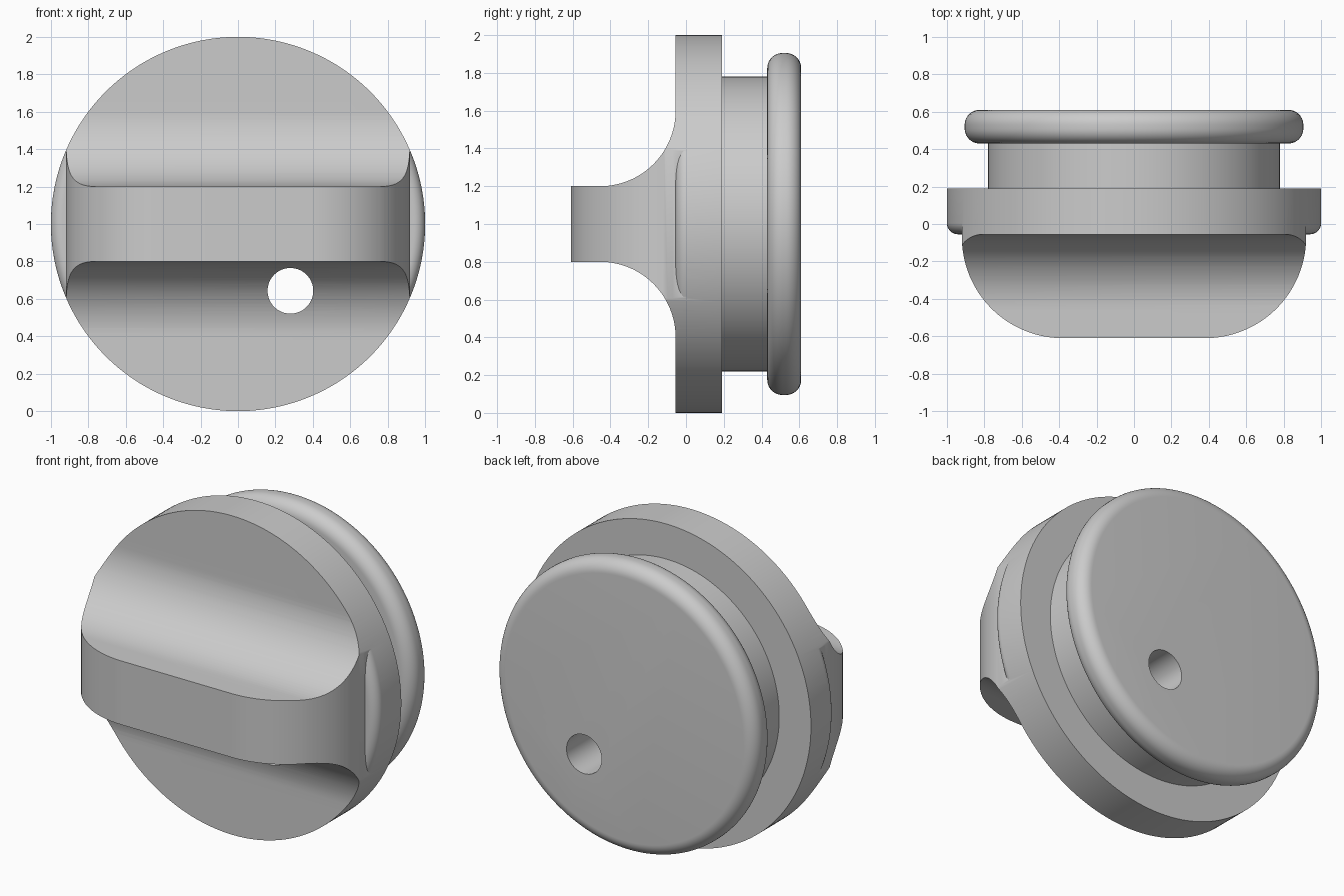
import bpy, bmesh, math
from mathutils import Vector, Matrix

if "Cube" in bpy.data.objects:
    bpy.data.objects.remove(bpy.data.objects["Cube"])

GRIP_HALF = 0.92     # half width of the grip
FACE_Y = -0.055      # front face of the disc
AXIS = Vector((0, 0, 1))


def arc(cx, cy, r, start, end, steps):
    """Points on an arc, angles in degrees."""
    angles = [math.radians(start + (end - start) * i / steps) for i in range(steps + 1)]
    return [(cx + r * math.cos(a), cy + r * math.sin(a)) for a in angles]


def make_object(name, bm):
    bmesh.ops.remove_doubles(bm, verts=bm.verts, dist=1e-5)
    bmesh.ops.recalc_face_normals(bm, faces=bm.faces)
    mesh = bpy.data.meshes.new(name)
    bm.to_mesh(mesh)
    bm.free()
    obj = bpy.data.objects.new(name, mesh)
    bpy.context.collection.objects.link(obj)
    return obj


def lathe(name, profile, segments=192):
    """Turn (radius, y) points around the knob's y axis."""
    bm = bmesh.new()
    rings = []
    for r, y in profile:
        ring = []
        for i in range(segments):
            a = math.tau * i / segments
            ring.append(bm.verts.new((r * math.cos(a), y, 1 + r * math.sin(a))))
        rings.append(ring)
    for a, b in zip(rings, rings[1:]):
        for i in range(segments):
            j = (i + 1) % segments
            bm.faces.new((a[i], a[j], b[j], b[i]))
    bm.faces.new(rings[0])
    bm.faces.new(rings[-1])
    return make_object(name, bm)


def prism(name, points, offset):
    """Extrude a closed outline of 3D points along an offset."""
    bm = bmesh.new()
    face = bm.faces.new([bm.verts.new(p) for p in points])
    made = bmesh.ops.extrude_face_region(bm, geom=[face])["geom"]
    bmesh.ops.translate(bm, vec=offset, verts=[v for v in made if isinstance(v, bmesh.types.BMVert)])
    return make_object(name, bm)


def boolean(target, tool, operation):
    mod = target.modifiers.new(operation, "BOOLEAN")
    mod.operation = operation
    mod.solver = "EXACT"
    mod.object = tool
    bpy.context.view_layer.objects.active = target
    bpy.ops.object.modifier_apply(modifier=mod.name)
    bpy.data.objects.remove(tool)


# Turned body: front blank, neck and rounded rear flange
flange = arc(0.825, 0.51, 0.08, -90, 0, 10) + arc(0.825, 0.53, 0.08, 0, 90, 10)
knob = lathe("knob", [(1, -0.7), (1, 0.19), (0.78, 0.19), (0.78, 0.43)] + flange)

# Side profile: straight grip flaring into the disc face
upper = [(-0.65, 1.2)] + arc(FACE_Y - 0.4, 1.6, 0.4, -90, 0, 28) + [(FACE_Y, 2.2), (0.8, 2.2)]
outline = upper + [(y, 2 - z) for y, z in reversed(upper)]
side_profile = prism("side_profile", [(-1.3, y, z) for y, z in outline], (2.6, 0, 0))
boolean(knob, side_profile, "INTERSECT")

# Plan outline: grip with large rounded front corners
right = arc(0.38, -0.07, 0.54, -90, 0, 32) + [(GRIP_HALF, 0.8)]
plan = right + [(-x, y) for x, y in reversed(right)]
envelope = prism("plan_outline", [(x, y, -0.3) for x, y in plan], (0, 0, 2.6))

# Softened rim beside the grip ends
rim = [(0.9, -0.04), (0.915, FACE_Y)] + arc(0.94, FACE_Y + 0.06, 0.06, -90, 0, 10)
rim_guide = lathe("rim_guide", rim + [(1.2, 0.01), (1.2, 0.75)])
boolean(envelope, rim_guide, "UNION")
boolean(knob, envelope, "INTERSECT")

# Round through hole below the grip
bm = bmesh.new()
place = Matrix.Translation((0.28, 0, 0.643)) @ Matrix.Rotation(math.pi / 2, 4, "X")
bmesh.ops.create_cone(bm, cap_ends=True, segments=64, radius1=0.122, radius2=0.122, depth=3, matrix=place)
boolean(knob, make_object("hole_cutter", bm), "DIFFERENCE")

# Single grey material
grey = bpy.data.materials.new("light grey")
grey.use_nodes = True
colour = (0.6, 0.6, 0.6, 1)
grey.diffuse_color = colour
grey.node_tree.nodes["Principled BSDF"].inputs["Base Color"].default_value = colour
knob.data.materials.clear()
knob.data.materials.append(grey)
for poly in knob.data.polygons:
    poly.material_index = 0

# Smooth curved surfaces, keep crisp edges
bpy.ops.object.select_all(action="DESELECT")
knob.select_set(True)
bpy.context.view_layer.objects.active = knob
bpy.ops.object.shade_smooth_by_angle(angle=math.radians(25))
